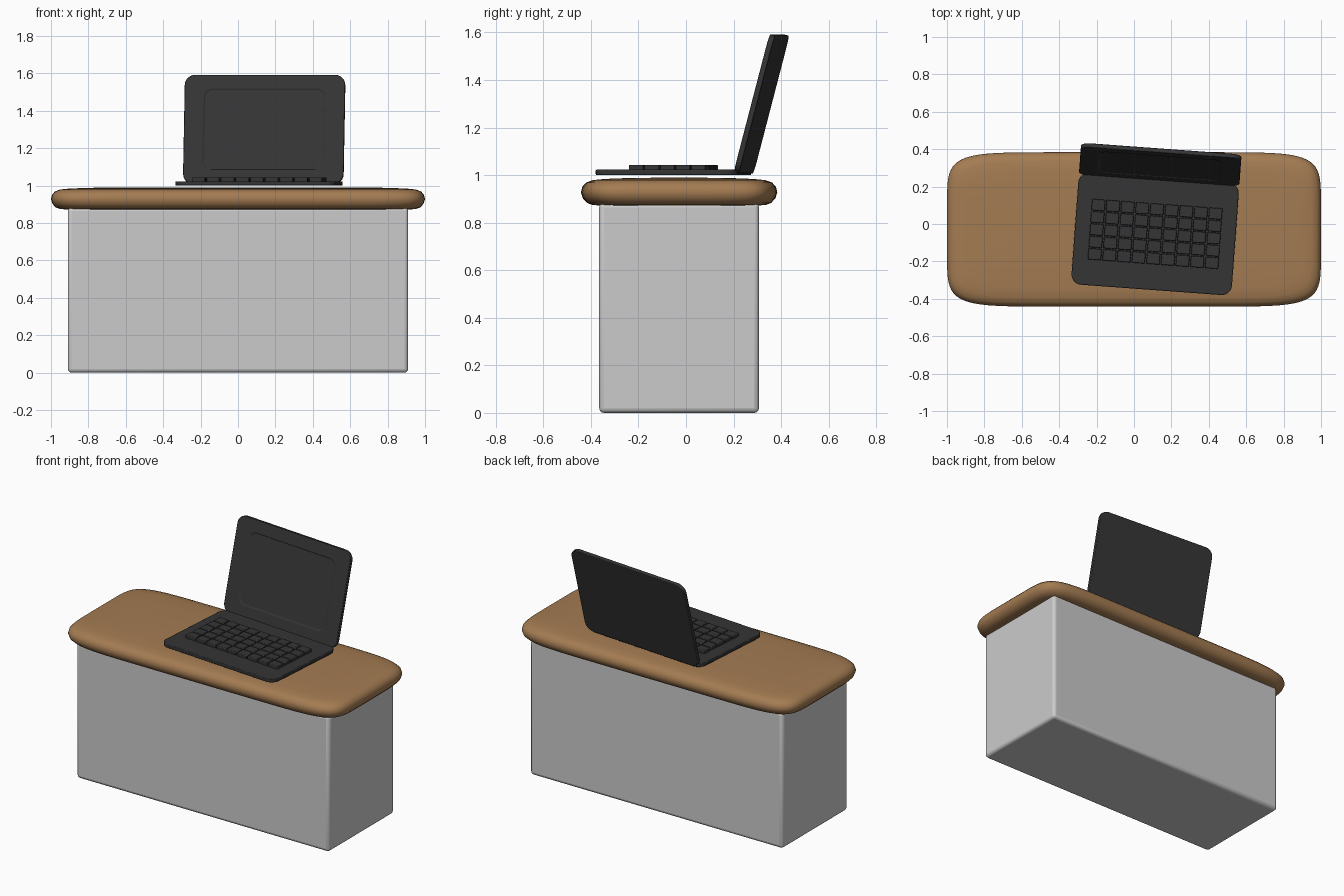
import bpy, bmesh
from math import sin, cos, pi, radians, copysign
from mathutils import Matrix

if "Cube" in bpy.data.objects:
    bpy.data.objects.remove(bpy.data.objects["Cube"])


def material(name, rgb):
    m = bpy.data.materials.new(name)
    m.diffuse_color = (*rgb, 1)
    m.use_nodes = True
    m.node_tree.nodes["Principled BSDF"].inputs["Base Color"].default_value = m.diffuse_color
    return m


WOOD = material("wood", (0.37, 0.20, 0.085))
DARK = material("dark_plastic", (0.035, 0.035, 0.035))


def finish(bm, name, mat=None, matrix=None, bevel=0, segments=3):
    bmesh.ops.recalc_face_normals(bm, faces=bm.faces)
    me = bpy.data.meshes.new(name)
    bm.to_mesh(me)
    bm.free()
    ob = bpy.data.objects.new(name, me)
    bpy.context.collection.objects.link(ob)
    if mat:
        me.materials.append(mat)
    if matrix:
        ob.matrix_world = matrix
    if bevel:
        b = ob.modifiers.new("bevel", 'BEVEL')
        b.width, b.segments, b.limit_method = bevel, segments, 'ANGLE'
    bpy.ops.object.select_all(action='DESELECT')
    ob.select_set(True)
    bpy.context.view_layer.objects.active = ob
    bpy.ops.object.shade_smooth_by_angle(angle=radians(40))
    return ob


def add_box(bm, center, size):
    m = Matrix.Translation(center) @ Matrix.Diagonal((*size, 1))
    bmesh.ops.create_cube(bm, size=1, matrix=m)


def rounded_rect(w, d, r, n=6):
    pts = []
    for k, (sx, sy) in enumerate([(1, 1), (-1, 1), (-1, -1), (1, -1)]):
        for i in range(n + 1):
            a = (k + i / n) * pi / 2
            pts.append((sx * (w / 2 - r) + r * cos(a), sy * (d / 2 - r) + r * sin(a)))
    return pts


def loft(bm, rings):
    loops = [[bm.verts.new(p) for p in ring] for ring in rings]
    for a, b in zip(loops, loops[1:]):
        for i in range(len(a)):
            j = (i + 1) % len(a)
            bm.faces.new((a[i], a[j], b[j], b[i]))
    bm.faces.new(loops[0][::-1])
    bm.faces.new(loops[-1])


# Cabinet under the top
bm = bmesh.new()
add_box(bm, (0, -0.029, 0.442), (1.82, 0.672, 0.884))
finish(bm, "cabinet", bevel=0.02)


# Pillow-edged desk top: superellipse outline, round edge, faint crown
def outline(inset, z, n=72):
    a, b = 1.0 - inset, 0.413 - inset
    ring = []
    for i in range(n):
        t = 2 * pi * i / n
        c, s = cos(t), sin(t)
        ring.append((a * copysign(abs(c) ** (2 / 8.5), c),
                     -0.029 + b * copysign(abs(s) ** (2 / 7), s), z))
    return ring


edge = [(0.10, 0.872), (0.05, 0.874), (0.026, 0.883), (0.008, 0.902), (0, 0.928),
        (0.006, 0.952), (0.022, 0.969), (0.05, 0.979), (0.10, 0.984), (0.20, 0.988), (0.38, 0.990)]
bm = bmesh.new()
loft(bm, [outline(i, z) for i, z in edge])
finish(bm, "desk_top", WOOD)

# Laptop, turned slightly on the desk
W, D, T = 0.86, 0.60, 0.023
place = Matrix.Translation((0.113, -0.053, 1.0)) @ Matrix.Rotation(radians(-4.2), 4, 'Z')


def slab(bm):
    out = rounded_rect(W, D, 0.055)
    loft(bm, [[(x, y, z) for x, y in out] for z in (0, T)])


bm = bmesh.new()
slab(bm)
finish(bm, "laptop_base", DARK, place, 0.004, 2)

# Lid: the same slab stood on the back edge, with a shallow screen recess
bm = bmesh.new()
out, scr = rounded_rect(W, D, 0.055), rounded_rect(0.652, 0.445, 0.045)
rim = [(x * 0.985, y * 0.985) for x, y in scr]
loft(bm, [[(x, y, z) for x, y in pts] for pts, z in
          ((out, 0), (out, T), (scr, T), (rim, T - 0.005))])
hinge = (Matrix.Translation((0, D / 2 - 0.004, 0.009)) @ Matrix.Rotation(radians(90 - 14.6), 4, 'X')
         @ Matrix.Translation((0, D / 2, -T / 2)))
finish(bm, "laptop_lid", DARK, place @ hinge, 0.003, 2)

# Keyboard: nine by five keys
bm = bmesh.new()
for c in range(9):
    for r in range(5):
        add_box(bm, ((c - 4) * 0.0785, (r - 2) * 0.066, T + 0.007), (0.071, 0.060, 0.026))
finish(bm, "keyboard_keys", DARK, place, 0.004, 2)
